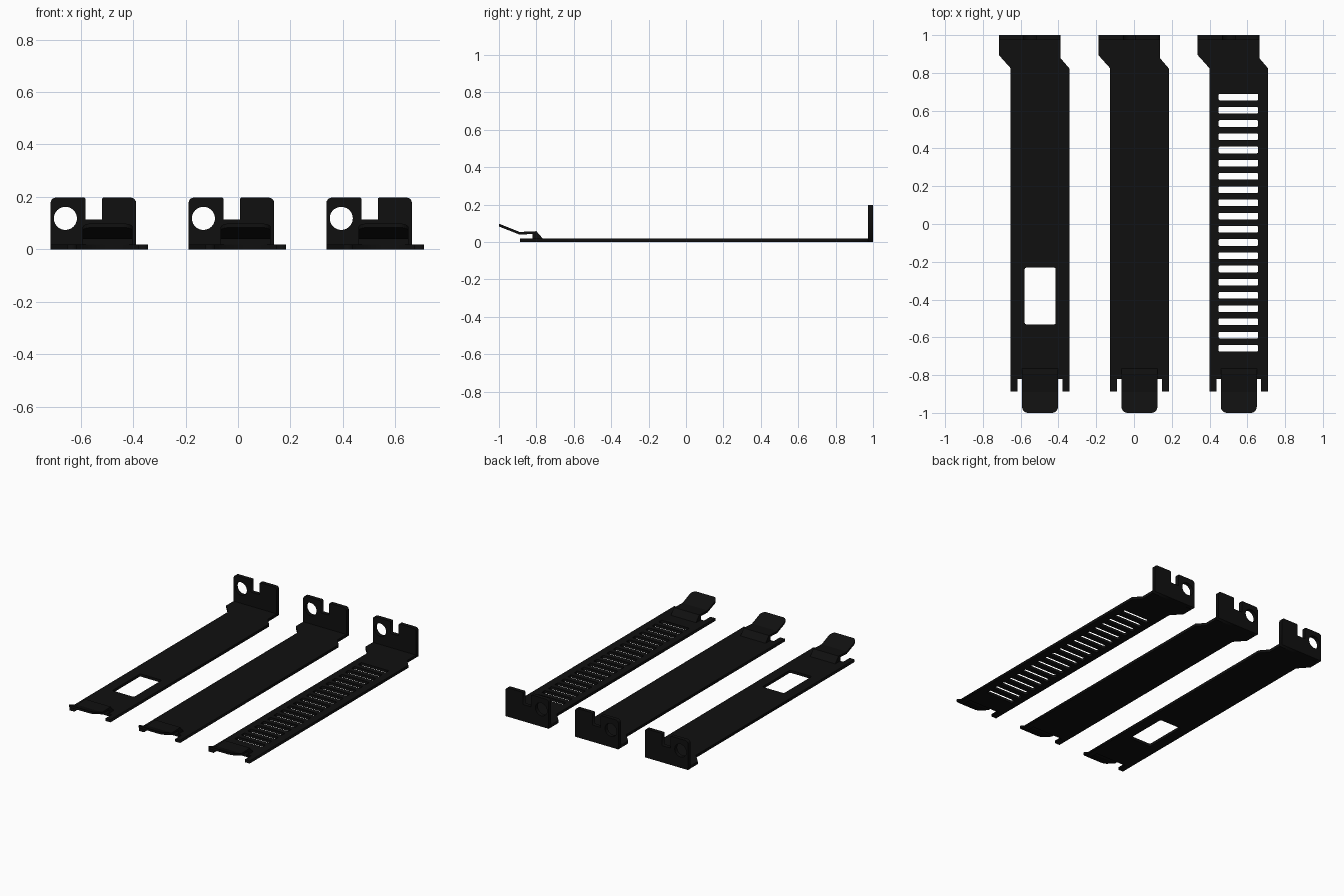
import bpy, bmesh, math
from mathutils import Vector, Matrix

if "Cube" in bpy.data.objects:
    bpy.data.objects.remove(bpy.data.objects["Cube"])

black = bpy.data.materials.new("black_metal")
black.diffuse_color = (0.005, 0.005, 0.005, 1)
black.use_nodes = True
black.node_tree.nodes["Principled BSDF"].inputs["Base Color"].default_value = black.diffuse_color
T = 0.018          # plate thickness
FLANGE_T = 0.027   # mounting flange thickness


def outline(points, seg=5):
    """Closed outline; each point is (x, y) or (x, y, corner radius)."""
    out, n = [], len(points)
    for i, p in enumerate(points):
        c = Vector(p[:2])
        r = p[2] if len(p) > 2 else 0
        if not r:
            out.append(c)
            continue
        a = c + (Vector(points[i - 1][:2]) - c).normalized() * r
        b = c + (Vector(points[(i + 1) % n][:2]) - c).normalized() * r
        mid = a + b - c
        for k in range(seg + 1):
            t = k / seg * math.pi / 2
            out.append(mid + (a - mid) * math.cos(t) + (b - mid) * math.sin(t))
    return out


def rect(x0, x1, y0, y1, r):
    return outline([(x0, y0, r), (x1, y0, r), (x1, y1, r), (x0, y1, r)], 3)


def circle(x, y, r, n=40):
    return [Vector((x + r * math.cos(2 * math.pi * i / n),
                    y + r * math.sin(2 * math.pi * i / n))) for i in range(n)]


def finish(name, mesh):
    mesh.materials.clear()
    mesh.materials.append(black)
    obj = bpy.data.objects.new(name, mesh)
    bpy.context.collection.objects.link(obj)
    return obj


def sheet(name, loops, thickness, matrix):
    """Filled, extruded sheet; loops after the first become holes."""
    cu = bpy.data.curves.new(name + "_outline", 'CURVE')
    cu.dimensions = '2D'
    cu.fill_mode = 'BOTH'
    cu.extrude = thickness / 2
    for loop in loops:
        sp = cu.splines.new('POLY')
        sp.points.add(len(loop) - 1)
        for q, v in zip(sp.points, loop):
            q.co = (v.x, v.y, 0, 1)
        sp.use_cyclic_u = True
    tmp = bpy.data.objects.new(name + "_tmp", cu)
    bpy.context.collection.objects.link(tmp)
    dg = bpy.context.evaluated_depsgraph_get()
    mesh = bpy.data.meshes.new_from_object(tmp.evaluated_get(dg))
    bpy.data.objects.remove(tmp)
    bpy.data.curves.remove(cu)
    mesh.transform(matrix)
    bm = bmesh.new()
    bm.from_mesh(mesh)
    bmesh.ops.remove_doubles(bm, verts=bm.verts, dist=1e-5)
    bmesh.ops.recalc_face_normals(bm, faces=bm.faces)
    bm.to_mesh(mesh)
    bm.free()
    return finish(name, mesh)


def tongue(name, x):
    """Bent tab: side profile swept across, rounded at the tip."""
    prof = [(-0.765, 0.009), (-0.765, T), (-0.80, 0.058), (-0.89, 0.054), (-1.0, 0.098),
            (-1.0, 0.083), (-0.89, 0.040), (-0.82, 0.043), (-0.82, 0.009)]
    bm = bmesh.new()
    face = bm.faces.new([bm.verts.new((x - 0.095, y, z)) for y, z in prof])
    ext = bmesh.ops.extrude_face_region(bm, geom=[face])
    bmesh.ops.translate(bm, vec=(0.19, 0, 0),
                        verts=[v for v in ext['geom'] if isinstance(v, bmesh.types.BMVert)])
    tips = [e for e in bm.edges if all(v.co.y < -0.99 for v in e.verts)
            and abs(e.verts[0].co.x - e.verts[1].co.x) < 1e-4]
    bmesh.ops.bevel(bm, geom=tips, offset=0.032, segments=6, profile=0.5, affect='EDGES')
    bmesh.ops.recalc_face_normals(bm, faces=bm.faces)
    mesh = bpy.data.meshes.new(name)
    bm.to_mesh(mesh)
    bm.free()
    finish(name, mesh)


# Plate with forked lower end and offset upper end
plate = outline([(-0.155, -0.888), (-0.118, -0.888), (-0.118, -0.82), (0.118, -0.82),
                 (0.118, -0.888), (0.155, -0.888), (0.155, 0.824), (0.1085, 0.878),
                 (0.1085, 0.974), (-0.2175, 0.974), (-0.2175, 0.894), (-0.155, 0.824)])
# Upright flange with screw notch and round hole
R = 0.02
flange = outline([(-0.2175, 0), (0.1085, 0), (0.1085, 0.197, R), (-0.0215, 0.197, 0.006),
                  (-0.0215, 0.1145), (-0.0845, 0.1145), (-0.0845, 0.197, 0.006),
                  (-0.2175, 0.197, R)])
hole = circle(-0.161, 0.118, 0.044)

# Cut-outs per bracket: window, none, row of vent slots
window = [rect(-0.081, 0.083, -0.531, -0.231, 0.008)]
vents = [rect(-0.107, 0.102, y - 0.0175, y + 0.0175, 0.006)
         for y in (0.672 - 0.07 * i for i in range(20))]

for kind, x, cuts in (("window", -0.4975, window), ("blank", 0.029, []), ("vented", 0.555, vents)):
    sheet(kind + "_plate", [plate] + cuts, T, Matrix.Translation((x, 0, T / 2)))
    sheet(kind + "_flange", [flange, hole], FLANGE_T,
          Matrix.Translation((x, 1 - FLANGE_T / 2, 0)) @ Matrix.Rotation(math.pi / 2, 4, 'X'))
    tongue(kind + "_tongue", x)
